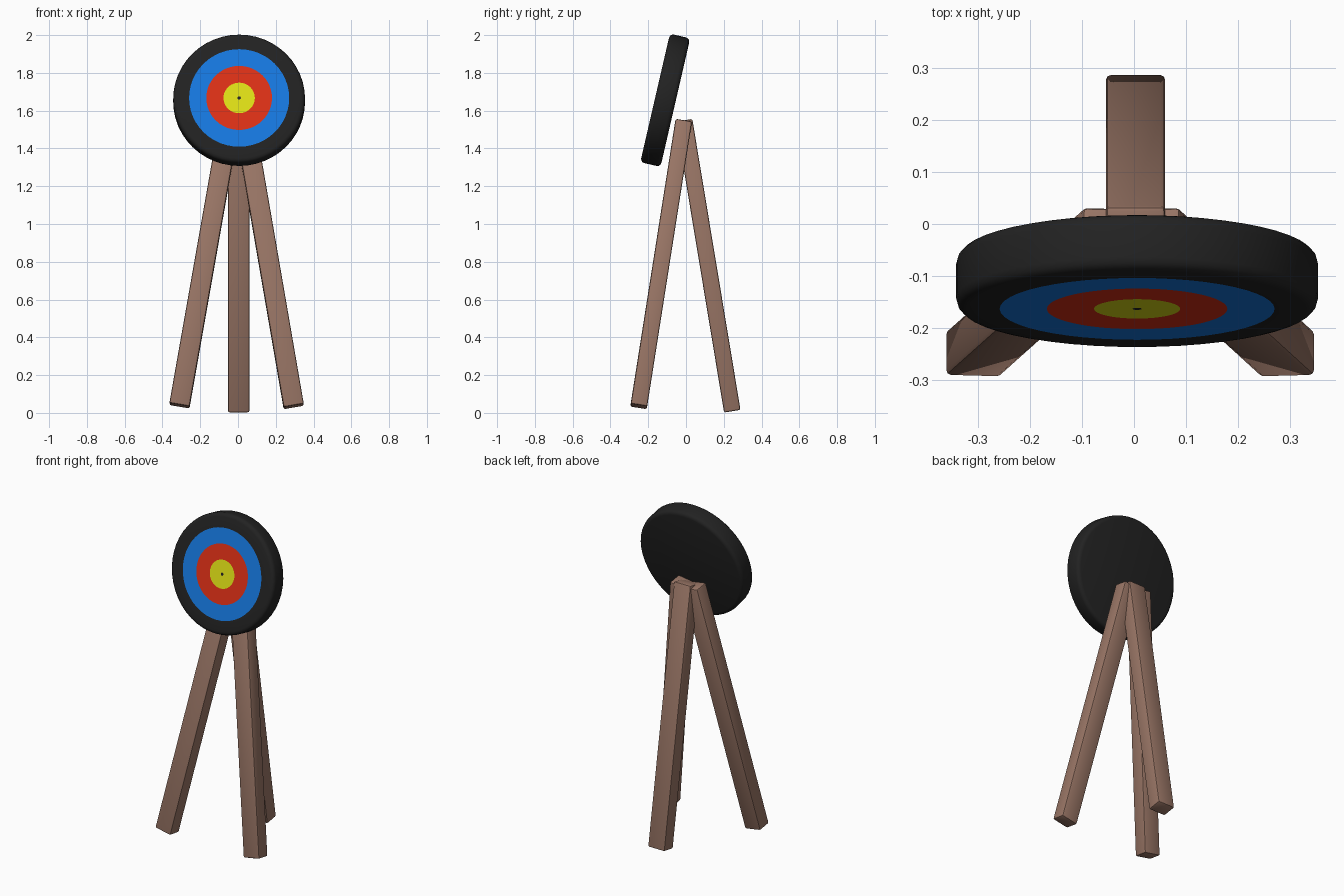
import bpy, bmesh, math
from mathutils import Vector, Matrix

if "Cube" in bpy.data.objects:
    bpy.data.objects.remove(bpy.data.objects["Cube"])


def material(name, rgb):
    m = bpy.data.materials.new(name)
    m.diffuse_color = (*rgb, 1)
    m.use_nodes = True
    m.node_tree.nodes["Principled BSDF"].inputs["Base Color"].default_value = m.diffuse_color
    return m


wood = material("brown wood", (0.32, 0.18, 0.132))
black = material("black", (0.016, 0.016, 0.016))
blue = material("blue", (0.008, 0.19, 0.75))
red = material("red", (0.72, 0.03, 0.008))
yellow = material("yellow", (0.75, 0.75, 0.008))


def make_object(name, bm, mats, angle=35):
    me = bpy.data.meshes.new(name)
    bmesh.ops.recalc_face_normals(bm, faces=bm.faces[:])
    bm.to_mesh(me)
    bm.free()
    for m in mats:
        me.materials.append(m)
    me.shade_smooth()
    me.set_sharp_from_angle(angle=math.radians(angle))
    ob = bpy.data.objects.new(name, me)
    bpy.context.scene.collection.objects.link(ob)
    return ob


def leg(name, bottom, top, width=0.108, depth=0.088):
    """Softly bevelled square beam running between two end points."""
    bottom, top = Vector(bottom), Vector(top)
    axis = top - bottom
    z = axis.normalized()
    x = Vector((1, 0, 0))
    x = (x - z * x.dot(z)).normalized()
    y = z.cross(x)
    rot = Matrix((x, y, z)).transposed().to_4x4()
    bm = bmesh.new()
    bmesh.ops.create_cube(bm, size=1)
    bmesh.ops.scale(bm, vec=(width, depth, axis.length), verts=bm.verts[:])
    bmesh.ops.bevel(bm, geom=bm.edges[:], offset=0.009, segments=2,
                    profile=0.5, affect='EDGES')
    ob = make_object(name, bm, [wood], 40)
    ob.matrix_world = Matrix.Translation((bottom + top) / 2) @ rot
    return ob


# Tripod legs
leg("front_leg_left", (-0.31, -0.25, 0.038), (-0.045, -0.013, 1.542))
leg("front_leg_right", (0.295, -0.25, 0.034), (0.035, -0.013, 1.542))
leg("back_leg", (0.003, 0.245, 0.009), (0.003, -0.01, 1.549), width=0.114)

# Round target: turned profile (radius, height), painted rings as inset faces
R, H, B, N = 0.349, 0.055, 0.022, 48
arc = [math.radians(a) for a in (0, 30, 60, 90)]
profile = [(R - B + B * math.sin(a), -H + B - B * math.cos(a)) for a in arc]
profile += [(R - B + B * math.cos(a), H - B + B * math.sin(a)) for a in arc]
profile += [(r, H) for r in (0.265, 0.174, 0.083, 0.009)]

bm = bmesh.new()
rings = [[bm.verts.new((r * math.cos(2 * math.pi * i / N),
                        r * math.sin(2 * math.pi * i / N), z))
          for i in range(N)] for r, z in profile]
for a, b in zip(rings, rings[1:]):
    for i in range(N):
        j = (i + 1) % N
        bm.faces.new((a[i], a[j], b[j], b[i]))
bm.faces.new(rings[0])
bm.faces.new(rings[-1])

# Ring colours by radius on the front face
for f in bm.faces:
    r = max(v.co.xy.length for v in f.verts)
    if min(v.co.z for v in f.verts) > H - 1e-4:
        f.material_index = (0 if r < 0.02 else 3 if r < 0.1 else
                            2 if r < 0.2 else 1 if r < 0.28 else 0)
target = make_object("target_disc", bm, [black, blue, red, yellow])
target.location = (0.006, -0.11, 1.655)
target.rotation_euler = (math.radians(77), 0, 0)
